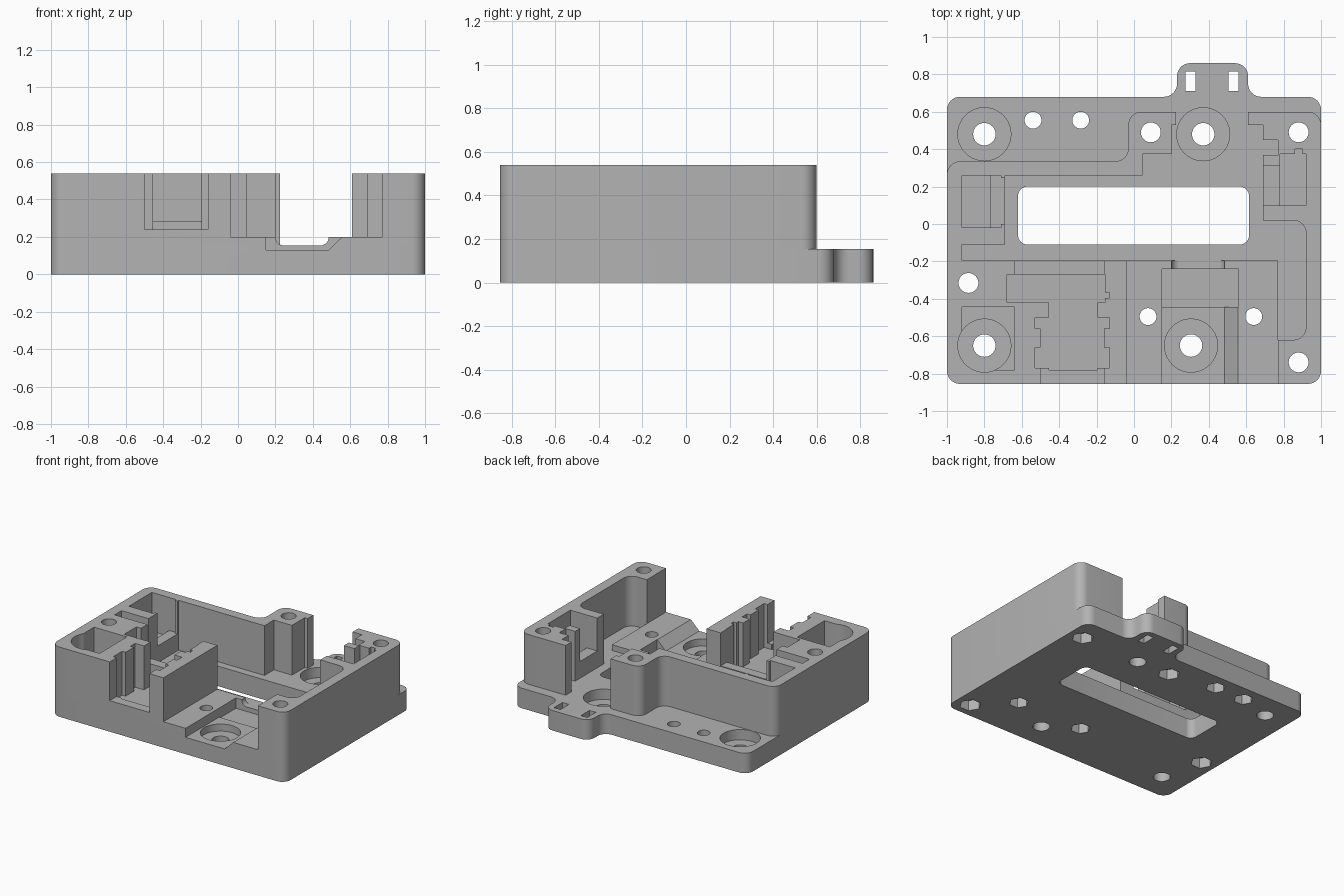
import bpy, bmesh, math
from mathutils import Vector

cube = bpy.data.objects.get("Cube")
if cube:
    bpy.data.objects.remove(cube, do_unlink=True)

grey = bpy.data.materials.new("plain grey")
grey.use_nodes = True
colour = (0.45, 0.45, 0.45, 1)
grey.diffuse_color = colour
grey.node_tree.nodes["Principled BSDF"].inputs["Base Color"].default_value = colour

FLOOR, TOP, R = 0.155, 0.54, 0.07


def rounded(points, steps=8):
    """Replace right-angle corners that carry a radius by arcs."""
    out = []
    for i, p in enumerate(points):
        here = Vector(p[:2])
        if len(p) < 3:
            out.append(here)
            continue
        a = (Vector(points[i - 1][:2]) - here).normalized()
        b = (Vector(points[(i + 1) % len(points)][:2]) - here).normalized()
        centre = here + (a + b) * p[2]
        for k in range(steps + 1):
            t = math.pi / 2 * k / steps
            out.append(centre - (b * math.cos(t) + a * math.sin(t)) * p[2])
    return out


def prism(name, points, lo, hi, axis="z"):
    """Extrude a profile along z, or an x-z profile along y."""
    bm = bmesh.new()
    place = (lambda p: (p.x, p.y, lo)) if axis == "z" else (lambda p: (p.x, lo, p.y))
    face = bm.faces.new([bm.verts.new(place(p)) for p in rounded(points)])
    ext = bmesh.ops.extrude_face_region(bm, geom=[face])
    shift = (0, 0, hi - lo) if axis == "z" else (0, hi - lo, 0)
    bmesh.ops.translate(bm, vec=shift,
                        verts=[g for g in ext["geom"] if isinstance(g, bmesh.types.BMVert)])
    bmesh.ops.recalc_face_normals(bm, faces=bm.faces)
    mesh = bpy.data.meshes.new(name)
    bm.to_mesh(mesh)
    bm.free()
    obj = bpy.data.objects.new(name, mesh)
    mesh.materials.append(grey)
    bpy.context.collection.objects.link(obj)
    return obj


def box(x0, x1, y0, y1, z0, z1=0.7, r=None):
    corners = [(x0, y0), (x1, y0), (x1, y1), (x0, y1)]
    return prism("cutter", [c + (r,) if r else c for c in corners], z0, z1)


def disc(x, y, r, z0, z1, sides=40):
    turn = math.tau / sides
    return prism("cutter", [(x + r * math.cos(turn * k), y + r * math.sin(turn * k))
                            for k in range(sides)], z0, z1)


def cut(obj, cutters):
    bpy.context.view_layer.objects.active = obj
    for c in cutters:
        mod = obj.modifiers.new("cut", "BOOLEAN")
        mod.operation, mod.solver, mod.object = "DIFFERENCE", "EXACT", c
        bpy.ops.object.modifier_apply(modifier=mod.name)


# Base plate with rear tab
base = prism("base_plate", [
    (-1, -0.855, R), (1, -0.855, R), (1, 0.68, R), (0.61, 0.68, R), (0.61, 0.86, R),
    (0.23, 0.86, R), (0.23, 0.68, R), (-1, 0.68, R)], 0, FLOOR)

# Left and rear walls with the front switch block
left = prism("left_walls", [
    (-1, -0.855, R), (-0.04, -0.855), (-0.04, -0.195), (-0.92, -0.195), (-0.92, -0.11),
    (-0.69, -0.11), (-0.69, 0.26), (0.045, 0.26), (0.045, 0.375), (0.2, 0.375),
    (0.2, 0.53), (0.225, 0.53), (0.225, 0.6), (-0.03, 0.6, R), (-0.03, 0.335, R),
    (-1, 0.335, R)], FLOOR, TOP)

# Right wall
right = prism("right_walls", [
    (0.77, -0.855), (1, -0.855, R), (1, 0.6, R), (0.61, 0.6), (0.61, 0.53), (0.69, 0.53),
    (0.69, 0.45), (0.77, 0.45), (0.77, 0.37), (0.69, 0.37), (0.69, 0.02),
    (0.92, 0.02, R), (0.92, -0.62, R), (0.77, -0.62)], FLOOR, TOP)

# Raised floor in the front opening
step = box(-0.04, 0.77, -0.855, -0.195, FLOOR, 0.2)
step.name = "front_step"

# Screw holes with counterbores, and nut holes with hexagon recesses
shared = []
for x, y in [(-0.8, -0.65), (-0.8, 0.48), (0.37, 0.48), (0.305, -0.65)]:
    shared += [disc(x, y, 0.06, -0.1, 0.7), disc(x, y, 0.142, 0.075, 0.7)]
for x, y, r in [(-0.54, 0.555, 0.045), (-0.285, 0.555, 0.045), (0.09, 0.49, 0.053),
                (0.88, 0.49, 0.053), (-0.885, -0.315, 0.053), (0.88, -0.74, 0.053),
                (0.075, -0.495, 0.045), (0.64, -0.495, 0.045)]:
    shared += [disc(x, y, r, -0.1, 0.7), disc(x, y, r + 0.025, -0.1, 0.08, 6)]

# Connector channel in the front step
shared += [
    prism("cutter", [(0.15, 0.13), (0.485, 0.13), (0.56, 0.203), (0.56, 0.3), (0.15, 0.3)],
          -0.95, -0.445, "y"),
    box(0.15, 0.56, -0.445, -0.24, 0.12, 0.3),
]
notch = prism("cutter", [(0.2, FLOOR - 0.001, 0.045), (0.485, FLOOR - 0.001, 0.045),
                         (0.485, 0.3), (0.2, 0.3)], -0.25, -0.15, "y")

# Cable window and tie slots
window = box(-0.62, 0.615, -0.11, 0.2, -0.1, 0.3, 0.05)
ties = [box(x, x + 0.055, 0.71, 0.815, -0.1, 0.3) for x in (0.275, 0.505)]

# Front switch seat, screw well and left switch seat
left_cuts = [
    box(-0.68, -0.155, -0.42, -0.27, 0.2),
    box(-0.64, -0.16, -0.28, -0.1, 0.285),
    box(-0.2, -0.13, -0.395, -0.365, 0.2),
    box(-0.455, -0.195, -0.78, -0.41, 0.2),
    box(-0.53, -0.13, -0.56, -0.5, 0.2),
    box(-0.5, -0.16, -0.67, -0.55, 0.2),
    box(-0.53, -0.13, -0.77, -0.66, 0.2),
    box(-0.5, -0.16, -0.9, -0.765, 0.24),
    prism("cutter", [(-0.92, -0.78, 0.1), (-0.64, -0.78), (-0.64, -0.445), (-0.92, -0.445)],
          0.1, 0.7),
    box(-0.92, -0.77, -0.02, 0.26, 0.24),
    box(-0.78, -0.71, -0.02, 0.26, 0.285),
    box(-0.72, -0.6, 0.0, 0.245, 0.285),
]

# Right switch seat
right_cuts = [
    box(0.78, 0.92, 0.1, 0.375, 0.24),
    box(0.86, 0.9, 0.36, 0.4, 0.24),
    box(0.6, 0.79, 0.1, 0.31, 0.285),
]

cut(base, shared + [window] + ties)
cut(left, shared + left_cuts)
cut(right, shared + right_cuts)
cut(step, shared + [notch])

for obj in [o for o in bpy.data.objects if o.name.startswith("cutter")]:
    bpy.data.objects.remove(obj, do_unlink=True)

# Smooth only the rounded corners and bores
for obj in (base, left, right, step):
    bpy.ops.object.select_all(action="DESELECT")
    obj.select_set(True)
    bpy.context.view_layer.objects.active = obj
    bpy.ops.object.shade_smooth_by_angle(angle=math.radians(30))
